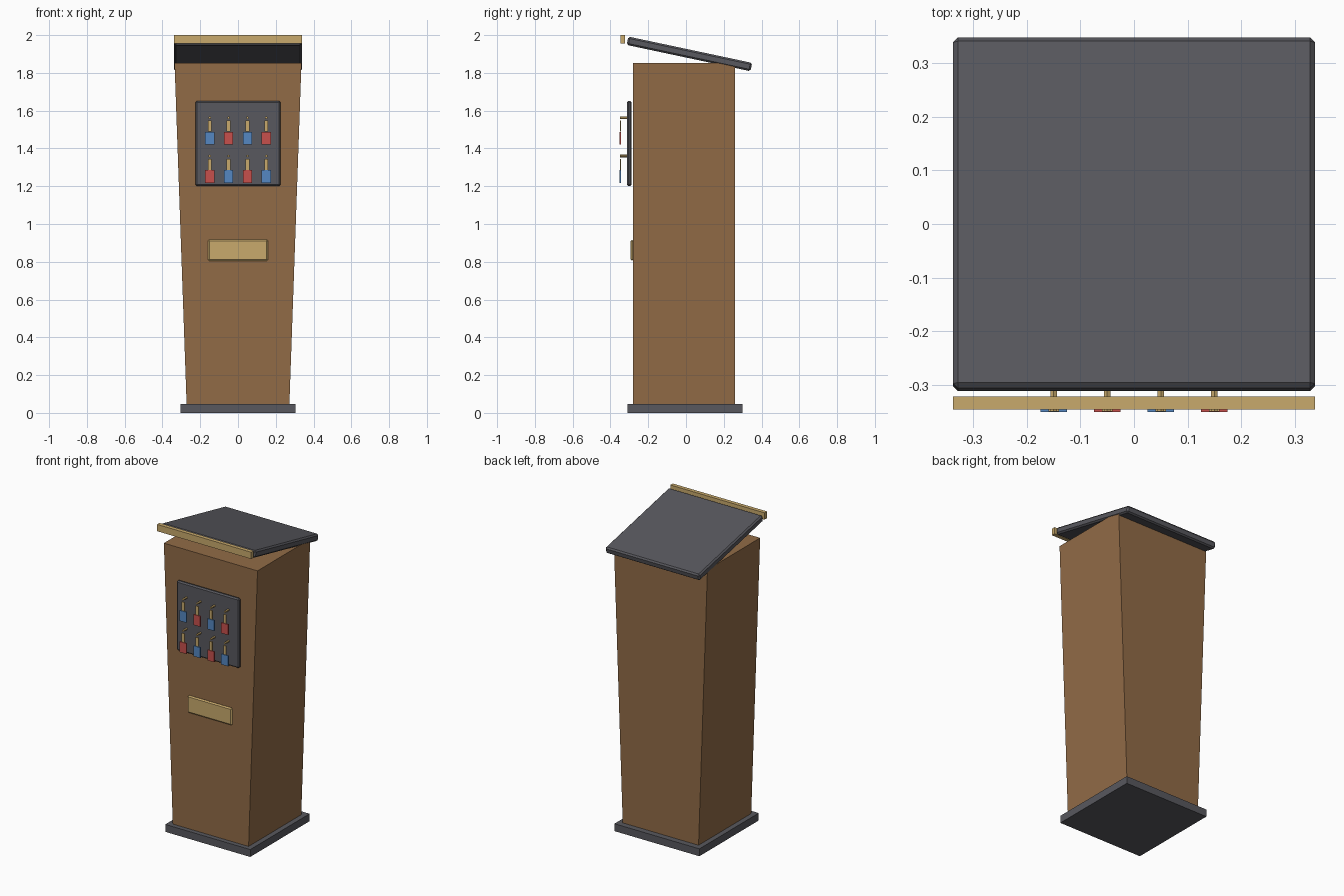
import bpy, bmesh, math

if "Cube" in bpy.data.objects:
    bpy.data.objects.remove(bpy.data.objects["Cube"])

def material(name, rgb):
    m = bpy.data.materials.new(name)
    m.diffuse_color = (*rgb, 1)
    m.use_nodes = True
    m.node_tree.nodes["Principled BSDF"].inputs["Base Color"].default_value = m.diffuse_color
    return m

WOOD = material("brown wood", (0.285, 0.148, 0.062))
DARK = material("dark grey", (0.098, 0.098, 0.112))
BRASS = material("brass", (0.58, 0.40, 0.15))
BLUE = material("blue tag", (0.089, 0.245, 0.54))
RED = material("red tag", (0.57, 0.08, 0.073))

def box(name, lo, hi, mat, bevel=0, tilt=0, top_scale=1):
    """Box between two corners, optionally bevelled, tilted about x, flared in x."""
    size = [b - a for a, b in zip(lo, hi)]
    bm = bmesh.new()
    bmesh.ops.create_cube(bm, size=1)
    for v in bm.verts:
        flare = top_scale if v.co.z > 0 else 1
        v.co = [c * s for c, s in zip(v.co, size)]
        v.co.x *= flare
    if bevel:
        bmesh.ops.bevel(bm, geom=bm.edges[:], offset=bevel, segments=1, affect='EDGES')
    me = bpy.data.meshes.new(name)
    bm.to_mesh(me)
    bm.free()
    me.materials.append(mat)
    ob = bpy.data.objects.new(name, me)
    ob.location = [(a + b) / 2 for a, b in zip(lo, hi)]
    ob.rotation_euler.x = tilt
    bpy.context.collection.objects.link(ob)
    return ob

# Stand: plinth, flared body, sloping top
box("base", (-0.305, -0.31, 0), (0.305, 0.298, 0.048), DARK)
box("body", (-0.272, -0.28, 0.045), (0.272, 0.26, 1.853), WOOD, top_scale=0.336 / 0.272)
box("sloped_top", (-0.338, -0.317, 1.878), (0.338, 0.353, 1.923), DARK, 0.009,
    tilt=-math.radians(12))
box("front_rail", (-0.338, -0.347, 1.956), (0.338, -0.322, 2.0), BRASS)

# Front details
box("key_board", (-0.225, -0.312, 1.2), (0.225, -0.288, 1.652), DARK, 0.008)
box("name_plate", (-0.16, -0.293, 0.805), (0.16, -0.278, 0.918), BRASS, 0.008)

# Two rows of hooks, each with a key and a coloured tag
for row, z in enumerate((1.563, 1.36)):
    for col in range(4):
        x = -0.15 + 0.1 * col
        bpy.ops.mesh.primitive_cylinder_add(vertices=6, radius=0.007, depth=0.042,
                                            location=(x, -0.329, z),
                                            rotation=(math.pi / 2, 0, 0))
        hook = bpy.context.object
        hook.name = "hook"
        hook.data.materials.append(BRASS)
        box("key", (x - 0.01, -0.35, z - 0.073), (x + 0.01, -0.344, z - 0.016), BRASS)
        box("tag", (x - 0.0245, -0.351, z - 0.143), (x + 0.0245, -0.343, z - 0.075),
            BLUE if (row + col) % 2 == 0 else RED)
